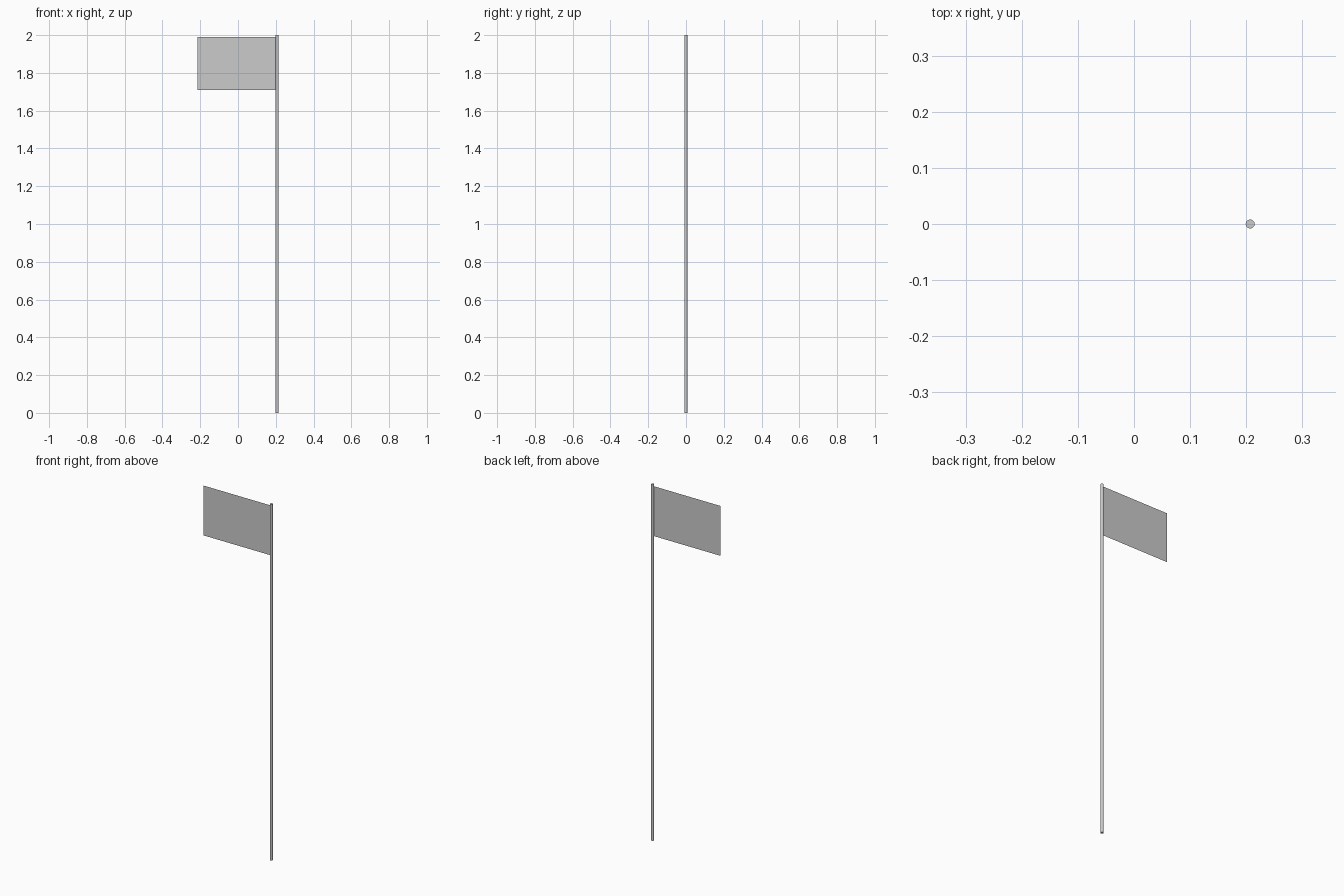
import bpy, bmesh

if "Cube" in bpy.data.objects:
    bpy.data.objects.remove(bpy.data.objects["Cube"])

POLE_X, POLE_R, HEIGHT = 0.207, 0.008, 2.0

# Pole: slim capped cylinder standing on the ground
bpy.ops.mesh.primitive_cylinder_add(vertices=16, radius=POLE_R, depth=HEIGHT,
                                    location=(POLE_X, 0, HEIGHT / 2))
pole = bpy.context.object
pole.name = "pole"
bpy.ops.object.shade_smooth_by_angle()

# Flag: single flat sheet attached to the pole's left side
left, right, bottom, top = -0.215, POLE_X - POLE_R, 1.71, 1.99
bm = bmesh.new()
bm.faces.new([bm.verts.new((x, 0, z)) for x, z in
              ((left, bottom), (right, bottom), (right, top), (left, top))])
mesh = bpy.data.meshes.new("flag")
bm.to_mesh(mesh)
bm.free()
flag = bpy.data.objects.new("flag", mesh)
bpy.context.collection.objects.link(flag)
